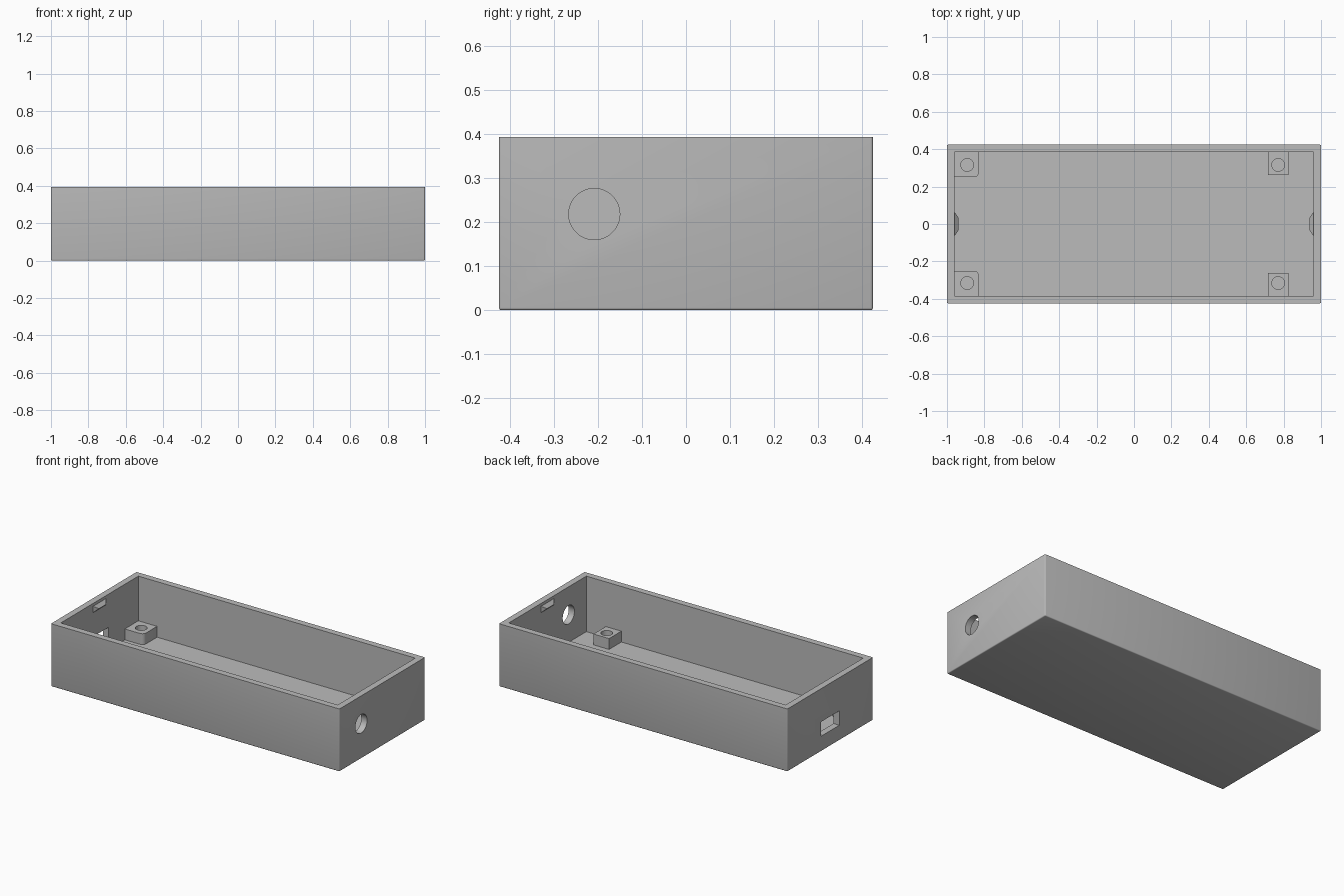
import bpy
import bmesh
import math
from mathutils import Matrix, Vector

cube = bpy.data.objects.get("Cube")
if cube:
    bpy.data.objects.remove(cube, do_unlink=True)

grey = bpy.data.materials.new("plain grey")
grey.use_nodes = True
grey.diffuse_color = (0.5, 0.5, 0.5, 1)
grey.node_tree.nodes["Principled BSDF"].inputs["Base Color"].default_value = (0.5, 0.5, 0.5, 1)

# Main dimensions
HALF_X, HALF_Y, HEIGHT = 1.0, 0.424, 0.393
WALL, FLOOR, POST_TOP = 0.04, 0.045, 0.113
IN_X, IN_Y = HALF_X - WALL, HALF_Y - WALL


def finish(name, bm):
    bmesh.ops.recalc_face_normals(bm, faces=bm.faces)
    mesh = bpy.data.meshes.new(name)
    bm.to_mesh(mesh)
    bm.free()
    mesh.materials.append(grey)
    obj = bpy.data.objects.new(name, mesh)
    bpy.context.collection.objects.link(obj)
    return obj


def box(name, low, high, radius=0, segments=3, round_edge=None):
    """Box between two corners; edges chosen by round_edge are rounded."""
    low, high = Vector(low), Vector(high)
    bm = bmesh.new()
    bmesh.ops.create_cube(bm, size=1)
    bmesh.ops.scale(bm, vec=high - low, verts=bm.verts)
    bmesh.ops.translate(bm, vec=(low + high) / 2, verts=bm.verts)
    if round_edge:
        edges = [e for e in bm.edges if round_edge(*[v.co for v in e.verts])]
        bmesh.ops.bevel(bm, geom=edges, offset=radius, segments=segments,
                        profile=0.5, affect='EDGES')
    return finish(name, bm)


def cylinder(name, centre, radius, depth, axis='Z'):
    bm = bmesh.new()
    turn = Matrix.Rotation(math.pi / 2, 4, 'Y') if axis == 'X' else Matrix()
    bmesh.ops.create_cone(bm, cap_ends=True, segments=48, radius1=radius, radius2=radius,
                          depth=depth, matrix=Matrix.Translation(centre) @ turn)
    return finish(name, bm)


def cut(target, cutter):
    mod = target.modifiers.new("cut", 'BOOLEAN')
    mod.operation = 'DIFFERENCE'
    mod.solver = 'EXACT'
    mod.object = cutter
    bpy.context.view_layer.objects.active = target
    bpy.ops.object.modifier_apply(modifier=mod.name)
    bpy.data.objects.remove(cutter, do_unlink=True)


def smooth(obj):
    bpy.ops.object.select_all(action='DESELECT')
    obj.select_set(True)
    bpy.context.view_layer.objects.active = obj
    bpy.ops.object.shade_smooth_by_angle(angle=math.radians(35))


# Open tray: lower and upright outer edges softened, rim left sharp
tray = box("tray", (-HALF_X, -HALF_Y, 0), (HALF_X, HALF_Y, HEIGHT), 0.006, 3,
           lambda a, b: min(a.z, b.z) < 0.01)
cut(tray, box("cavity_cutter", (-IN_X, -IN_Y, FLOOR), (IN_X, IN_Y, HEIGHT + 0.1)))

# Round cable hole in one end, rectangular port in the other
cut(tray, cylinder("cable_hole_cutter", (HALF_X - WALL / 2, -0.208, 0.218), 0.058, 0.12, 'X'))
cut(tray, box("port_cutter", (-HALF_X - 0.05, -0.09, 0.095), (-IN_X + 0.02, 0.09, 0.185)))
smooth(tray)

# Screw posts, mirrored front to back
for side, word in ((-1, "front"), (1, "back")):
    corner = box(word + "_corner_post",
                 (-IN_X - 0.005, min(side * 0.25, side * (IN_Y + 0.005)), FLOOR - 0.005),
                 (-0.83, max(side * 0.25, side * (IN_Y + 0.005)), POST_TOP), 0.025, 6,
                 lambda a, b: a.x > -0.9 and b.x > -0.9
                 and max(abs(a.y), abs(b.y)) < 0.3)
    inner = box(word + "_wall_post",
                (0.717, min(side * 0.262, side * (IN_Y + 0.005)), FLOOR - 0.005),
                (0.825, max(side * 0.262, side * (IN_Y + 0.005)), POST_TOP))
    for post, x in ((corner, -0.892), (inner, 0.771)):
        cut(post, cylinder("screw_hole_cutter", (x, side * 0.316, POST_TOP), 0.034, 0.2))
        smooth(post)

# Tapered snap catches just under the rim at each end
for side, word in ((-1, "port_end"), (1, "cable_end")):
    bm = bmesh.new()
    ends = []
    for y_wall, y_tip in ((-0.065, -0.035), (0.065, 0.035)):
        ends.append([bm.verts.new((side * x, y, z)) for x, y, z in (
            (IN_X, y_wall, 0.375), (IN_X - 0.021, y_tip, 0.355), (IN_X, y_wall, 0.335))])
    bm.faces.new(ends[0])
    bm.faces.new(ends[1])
    for i in range(3):
        j = (i + 1) % 3
        bm.faces.new((ends[0][i], ends[0][j], ends[1][j], ends[1][i]))
    finish(word + "_catch", bm)
